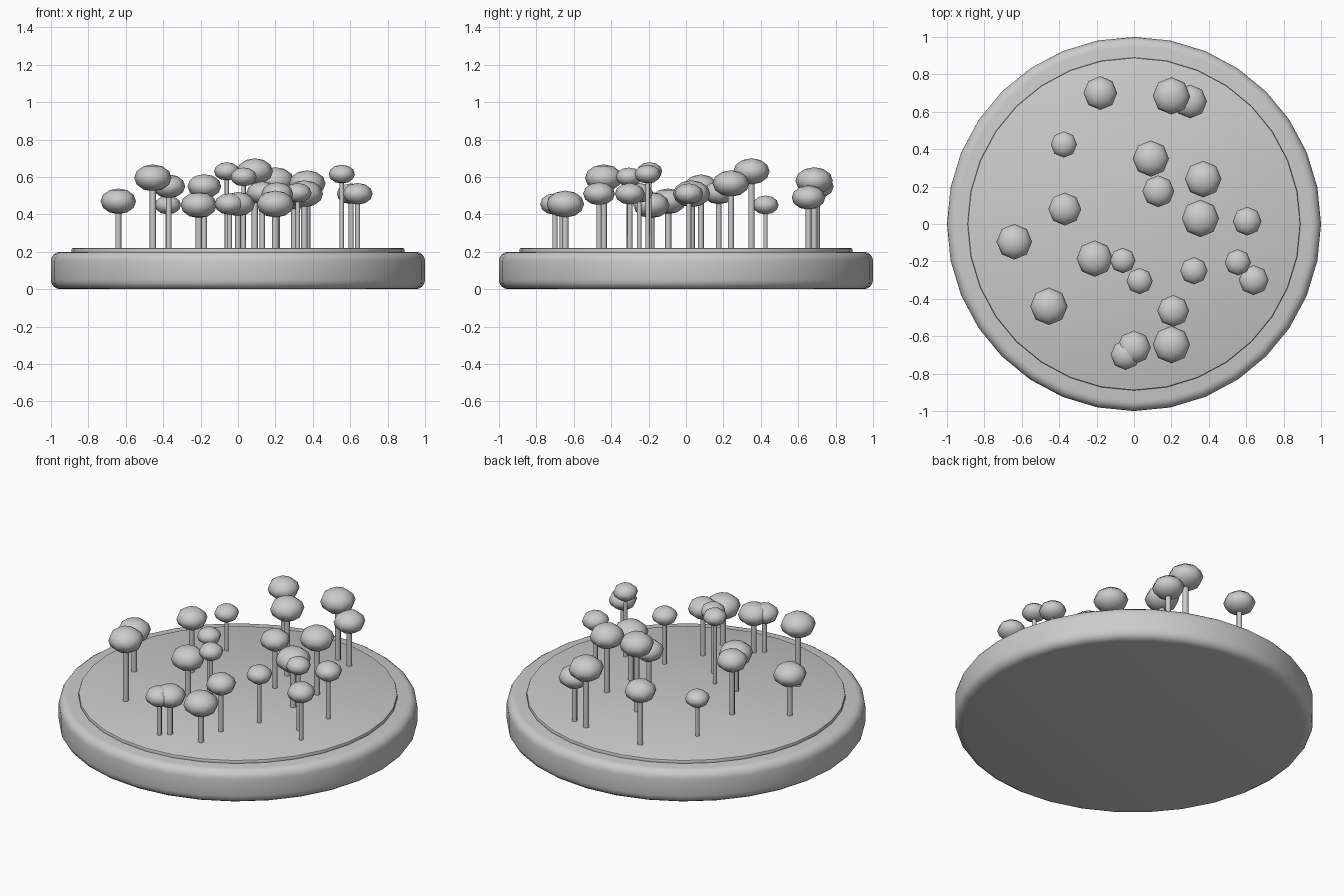
import bpy
import math

cube = bpy.data.objects.get("Cube")
if cube:
    bpy.data.objects.remove(cube, do_unlink=True)

# Single plain grey
grey = bpy.data.materials.new("plain_grey")
grey.use_nodes = True
colour = (0.6, 0.6, 0.6, 1)
grey.diffuse_color = colour
for node in grey.node_tree.nodes:
    if node.type == "BSDF_PRINCIPLED":
        node.inputs["Base Color"].default_value = colour


def finish(name, angle):
    obj = bpy.context.object
    obj.name = name
    obj.data.materials.append(grey)
    bpy.ops.object.shade_smooth_by_angle(angle=math.radians(angle))
    return obj


def disc(name, radius, bottom, top, bevel, segments):
    bpy.ops.mesh.primitive_cylinder_add(
        vertices=32, radius=radius, depth=top - bottom,
        location=(0, 0, (bottom + top) / 2))
    obj = bpy.context.object
    mod = obj.modifiers.new("rounded_rim", "BEVEL")
    mod.width = bevel
    mod.segments = segments
    mod.limit_method = "ANGLE"
    bpy.ops.object.modifier_apply(modifier=mod.name)
    return finish(name, 40)


def tree(index, x, y, radius, height):
    # Thin trunk from the ground into the crown
    bpy.ops.mesh.primitive_cylinder_add(
        vertices=8, radius=radius * 0.17, depth=height - GROUND + 0.01,
        location=(x, y, (height + GROUND - 0.01) / 2))
    finish(f"trunk_{index}", 60)
    # Flattened low-poly crown
    bpy.ops.mesh.primitive_uv_sphere_add(
        segments=8, ring_count=6, radius=radius, location=(x, y, height))
    bpy.context.object.scale.z = 0.72
    finish(f"crown_{index}", 60)


GROUND = 0.22
disc("base", 1.0, 0.0, 0.2, 0.05, 4)
disc("ground_plate", 0.89, 0.19, GROUND, 0.008, 2)

# x, y, crown radius, crown height
TREES = [
    (-.18, .70, .09, .55), (.20, .685, .10, .58), (.30, .655, .09, .49),
    (-.375, .425, .07, .45), (-.37, .08, .088, .55), (-.64, -.095, .095, .47),
    (-.21, -.185, .097, .45), (-.06, -.195, .068, .63), (.03, -.305, .07, .6),
    (-.455, -.44, .10, .595), (-.045, -.70, .08, .455), (0, -.66, .09, .455),
    (.20, -.645, .10, .455), (.21, -.465, .085, .51), (.32, -.25, .073, .515),
    (.555, -.205, .07, .615), (.64, -.30, .08, .51), (.605, .015, .077, .51),
    (.355, .03, .10, .51), (.37, .24, .098, .565), (.13, .175, .085, .515),
    (.09, .35, .097, .63),
]
for i, spec in enumerate(TREES, 1):
    tree(i, *spec)
